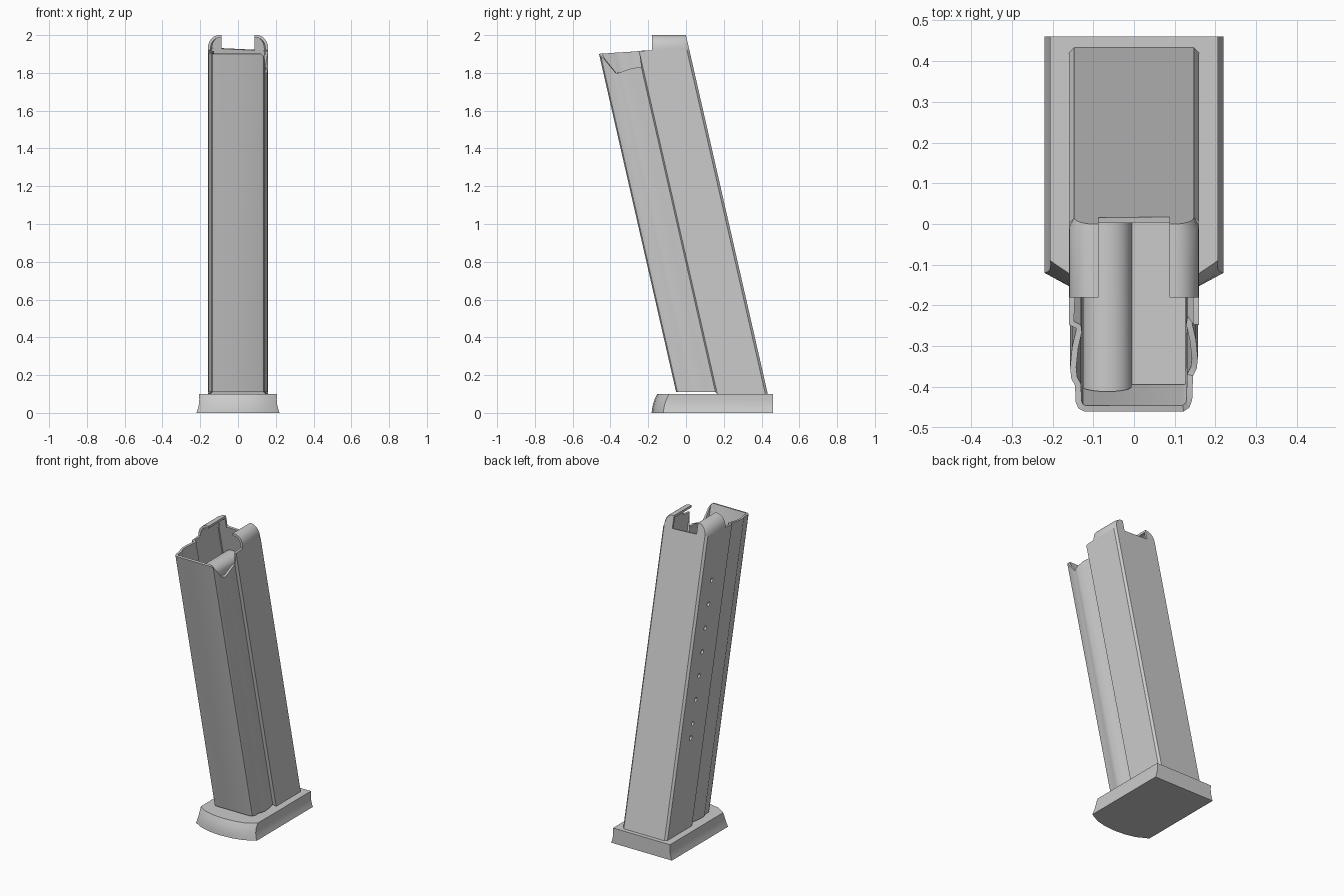
import bpy, bmesh, math
from mathutils import Matrix

if "Cube" in bpy.data.objects:
    bpy.data.objects.remove(bpy.data.objects["Cube"], do_unlink=True)

SLOPE = 0.228   # backward rake of the whole tube
WALL = 0.015

grey = bpy.data.materials.new("plain_grey")
grey.use_nodes = True
grey.diffuse_color = (0.6, 0.6, 0.6, 1)
grey.node_tree.nodes["Principled BSDF"].inputs["Base Color"].default_value = (0.6, 0.6, 0.6, 1)


def rake(x, y, z):
    """Place a point of the level section at height z on the leaning tube."""
    return (x, y - SLOPE * (z - 0.1), z)


def make(name, bm):
    mesh = bpy.data.meshes.new(name)
    bm.to_mesh(mesh)
    bm.free()
    obj = bpy.data.objects.new(name, mesh)
    mesh.materials.append(grey)
    bpy.context.collection.objects.link(obj)
    return obj


def activate(obj):
    bpy.ops.object.select_all(action='DESELECT')
    obj.select_set(True)
    bpy.context.view_layer.objects.active = obj


def thicken(obj):
    mod = obj.modifiers.new("wall", 'SOLIDIFY')
    mod.thickness = WALL
    mod.offset = -1
    activate(obj)
    bpy.ops.object.modifier_apply(modifier=mod.name)


def smooth(obj, angle=32):
    activate(obj)
    bpy.ops.object.shade_smooth_by_angle(angle=math.radians(angle))


def loft(bm, rings, closed=True):
    """Join rings of points by quads."""
    rows = [[bm.verts.new(p) for p in ring] for ring in rings]
    n = len(rows[0])
    for a, b in zip(rows, rows[1:]):
        for i in range(n if closed else n - 1):
            j = (i + 1) % n
            bm.faces.new((a[i], a[j], b[j], b[i]))
    return rows


# Tube: half section from front to back as x, y, top height
half = [(0.122, -0.05, 1.90), (0.136, -0.043, 1.89), (0.143, -0.028, 1.87),
        (0.145, 0.015, 1.80), (0.154, 0.032, 1.80), (0.157, 0.06, 1.81),
        (0.152, 0.11, 1.825), (0.143, 0.15, 1.83), (0.143, 0.158, 1.83),
        (0.16, 0.166, 1.915), (0.16, 0.235, 1.92), (0.16, 0.42, 1.92),
        (0.147, 0.433, 1.92)]
# The feed notch is cut on one side only; the other keeps a level rim
section = half + [(-x, y, max(t, 1.9 + 0.07 * (y + 0.05))) for x, y, t in reversed(half)]
bm = bmesh.new()
loft(bm, [[rake(x, y, 0.11 if y < 0.16 else 0.1) for x, y, t in section],
          [rake(x, y, t) for x, y, t in section]])
tube = make("magazine_tube", bm)
thicken(tube)

# Row of round witness holes along one side
bm = bmesh.new()
for z in [1.63 - 0.144 * i for i in range(7)] + [0.68]:
    spot = Matrix.Translation(rake(-0.16, 0.312, z)) @ Matrix.Rotation(math.pi / 2, 4, 'Y')
    bmesh.ops.create_cone(bm, cap_ends=True, segments=16, radius1=0.014,
                          radius2=0.014, depth=0.1, matrix=spot)
cutter = make("hole_cutter", bm)
cutter.hide_render = True
mod = tube.modifiers.new("holes", 'BOOLEAN')
mod.object = cutter
mod.operation = 'DIFFERENCE'
mod.solver = 'EXACT'
activate(tube)
bpy.ops.object.modifier_apply(modifier=mod.name)
bpy.data.objects.remove(cutter, do_unlink=True)
smooth(tube)

# Feed lips: curled arches with a rear web, one on each side
arch = [(0.16, 1.915)]
for i in range(7):
    a = math.radians(15 * i)
    arch.append((0.1 + 0.06 * math.cos(a), 1.93 + 0.07 * math.sin(a)))
arch.append((0.087, 2.0))
for name, side in (("left_feed_lip", 1), ("right_feed_lip", -1)):
    bm = bmesh.new()
    rows = loft(bm, [[(side * x, -0.18, z) for x, z in arch],
                     [(side * x, 0.41 - SLOPE * (z - 0.1), z) for x, z in arch],
                     [(side * (x - 0.013 * (x - 0.087) / 0.073), rake(0, 0.433, z)[1], z)
                      for x, z in arch]], closed=False)
    inner = bm.verts.new(rake(side * 0.087, 0.433, 1.915))
    bm.faces.new(rows[-1] + [inner])
    bm.normal_update()
    # Outward means away from the tube centre on the lowest arch face
    bm.faces.ensure_lookup_table()
    bmesh.ops.recalc_face_normals(bm, faces=bm.faces)
    if bm.faces[0].normal.x * side < 0:
        bmesh.ops.reverse_faces(bm, faces=bm.faces)
    lip = make(name, bm)
    thicken(lip)
    smooth(lip)

# Follower: flat shelf with a rounded ridge beside it
ridge = [(-0.125, 1.55), (0.127, 1.55), (0.127, 1.69), (-0.005, 1.69)]
for i in range(9):
    a = math.radians(20 * i + 10)
    ridge.append((-0.066 + 0.06 * math.cos(a), 1.715 + 0.05 * math.sin(a)))
bm = bmesh.new()
ends = loft(bm, [[rake(x, y, z) for x, z in ridge] for y in (-0.032, 0.415)])
for end in ends:
    bm.faces.new(end)
bmesh.ops.recalc_face_normals(bm, faces=bm.faces)
smooth(make("follower", bm))

# Base plate: concave flared sides and a bowed front
rings = []
for z, w, shift in ((0, 0.22, 0), (0.02, 0.213, 0.002), (0.045, 0.207, 0.007),
                    (0.07, 0.205, 0.015), (0.1, 0.206, 0.03)):
    nose = [(0.0, -0.182), (0.08, -0.176), (0.15, -0.158), (w, -0.12)]
    right = [(x, y + shift, z) for x, y in nose] + [(w, 0.46, z)]
    rings.append(right + [(-x, y, h) for x, y, h in reversed(right[1:])])
bm = bmesh.new()
rows = loft(bm, rings)
bm.faces.new(rows[-1])
bm.faces.new(rows[0][::-1])
bmesh.ops.recalc_face_normals(bm, faces=bm.faces)
smooth(make("base_plate", bm), 25)
